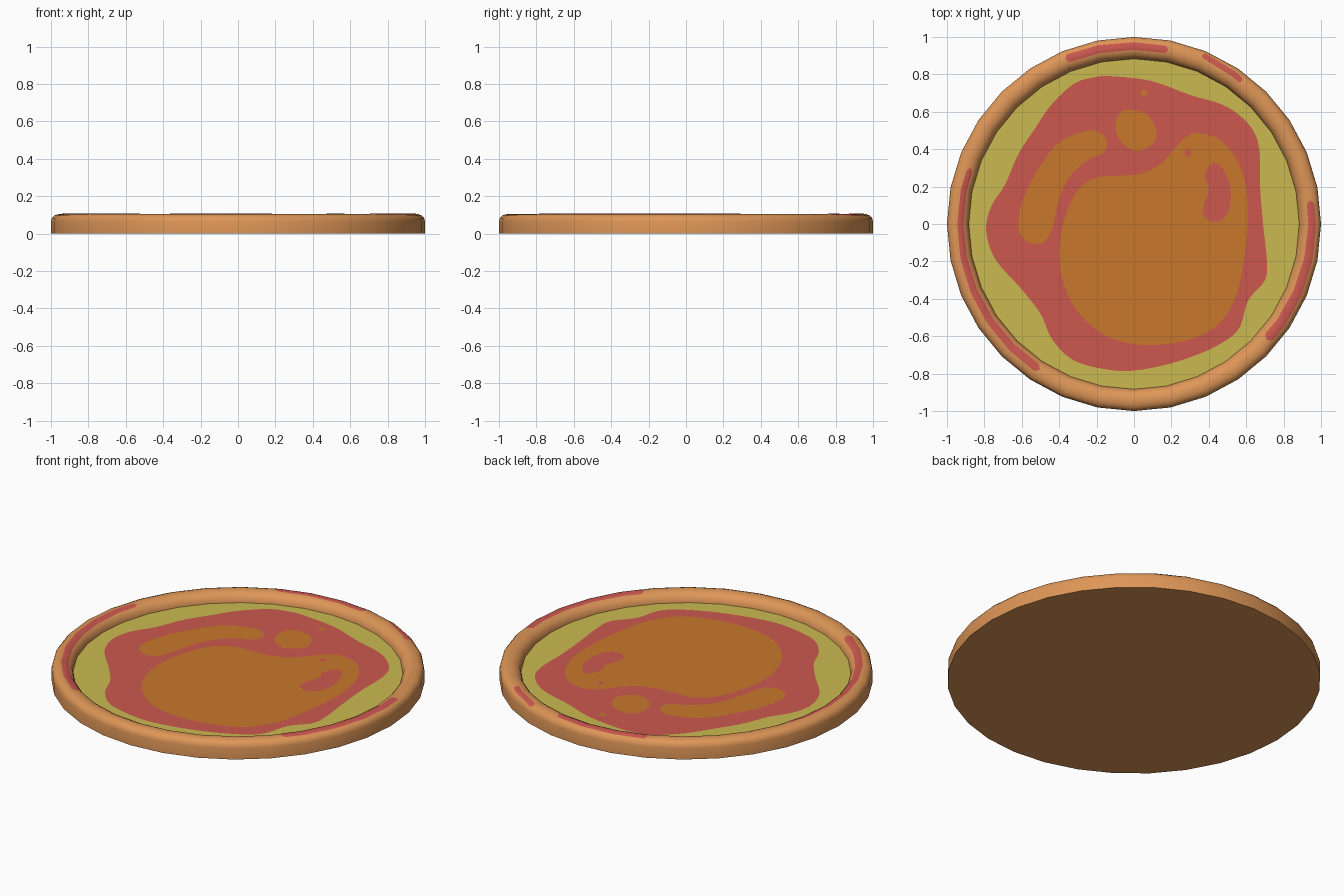
import bpy, bmesh, math
from mathutils import Vector

if "Cube" in bpy.data.objects:
    bpy.data.objects.remove(bpy.data.objects["Cube"])

SIDES = 32
FLOOR = 0.05


def material(name, rgb):
    m = bpy.data.materials.new(name)
    lin = [((c / 255 + 0.055) / 1.055) ** 2.4 for c in rgb]
    m.diffuse_color = (*lin, 1)
    m.use_nodes = True
    m.node_tree.nodes["Principled BSDF"].inputs["Base Color"].default_value = m.diffuse_color
    return m


CRUST = material("baked crust", (222, 150, 87))
CHEESE = material("yellow cheese", (203, 185, 80))
SAUCE = material("red sauce", (204, 88, 79))
GOLD = material("golden orange", (201, 119, 43))


def add_object(name, bm, mat, smooth=False):
    me = bpy.data.meshes.new(name)
    bm.to_mesh(me)
    bm.free()
    me.materials.append(mat)
    ob = bpy.data.objects.new(name, me)
    bpy.context.collection.objects.link(ob)
    if smooth:
        bpy.ops.object.select_all(action='DESELECT')
        bpy.context.view_layer.objects.active = ob
        ob.select_set(True)
        bpy.ops.object.shade_smooth_by_angle(angle=math.radians(40))
    return ob


# Crust: lathed rim profile (radius, height) with a flat underside
PROFILE = [(1.0, 0.0), (1.0, 0.065), (0.995, 0.083), (0.983, 0.096),
           (0.965, 0.103), (0.945, 0.105), (0.925, 0.102), (0.905, 0.092),
           (0.892, 0.077), (0.885, 0.06), (0.883, FLOOR - 0.002)]


def ring(bm, r, z):
    return [bm.verts.new((r * math.cos(math.tau * i / SIDES),
                          r * math.sin(math.tau * i / SIDES), z)) for i in range(SIDES)]


bm = bmesh.new()
rings = [ring(bm, r, z) for r, z in PROFILE]
for a, b in zip(rings, rings[1:]):
    for i in range(SIDES):
        j = (i + 1) % SIDES
        bm.faces.new((a[i], a[j], b[j], b[i]))
bm.faces.new(rings[0][::-1])
add_object("crust", bm, CRUST, smooth=True)

# Cheese: flat disc inside the rim
bm = bmesh.new()
bm.faces.new(ring(bm, 0.886, FLOOR))
add_object("cheese_layer", bm, CHEESE)


# Flat topping patches: closed smooth outlines through a few points
def patch(name, pts, layer, mat, steps=6):
    p = [Vector(q) for q in pts]
    n = len(p)
    out = []
    for i in range(n):
        a, b, c, d = p[i - 1], p[i], p[(i + 1) % n], p[(i + 2) % n]
        for k in range(steps):
            t = k / steps
            out.append(0.5 * (2 * b + (c - a) * t + (2 * a - 5 * b + 4 * c - d) * t * t
                              + (3 * b - a - 3 * c + d) * t ** 3))
    bm = bmesh.new()
    f = bm.faces.new([bm.verts.new((v.x, v.y, FLOOR + 0.0015 * layer)) for v in out])
    f.normal_update()
    if f.normal.z < 0:
        f.normal_flip()
    bmesh.ops.triangulate(bm, faces=[f])
    add_object(name, bm, mat)


def dot(x, y, r):
    return [(x + r * math.cos(a * math.pi / 4), y + r * math.sin(a * math.pi / 4)) for a in range(8)]


patch("sauce_layer", [
    (-0.12, 0.79), (0.09, 0.765), (0.30, 0.69), (0.49, 0.63), (0.62, 0.525), (0.67, 0.40),
    (0.675, 0.19), (0.69, 0), (0.71, -0.19), (0.70, -0.30), (0.61, -0.41), (0.56, -0.56),
    (0.445, -0.65), (0.25, -0.73), (0.03, -0.78), (-0.13, -0.78), (-0.32, -0.73),
    (-0.435, -0.62), (-0.50, -0.48), (-0.60, -0.35), (-0.74, -0.19), (-0.79, -0.04),
    (-0.765, 0.09), (-0.69, 0.21), (-0.62, 0.37), (-0.53, 0.51), (-0.44, 0.64),
    (-0.32, 0.75), (-0.21, 0.785)], 1, SAUCE)
patch("golden_centre", [
    (0.35, 0.485), (0.46, 0.45), (0.55, 0.34), (0.60, 0.19), (0.61, 0), (0.585, -0.21),
    (0.54, -0.40), (0.435, -0.55), (0.25, -0.63), (0.03, -0.645), (-0.155, -0.595),
    (-0.30, -0.47), (-0.375, -0.32), (-0.40, -0.16), (-0.375, 0.015), (-0.305, 0.175),
    (-0.21, 0.245), (-0.10, 0.257), (0.03, 0.268), (0.14, 0.32), (0.23, 0.42),
    (0.285, 0.47)], 2, GOLD)
patch("golden_band", [
    (-0.215, 0.5), (-0.15, 0.455), (-0.16, 0.385), (-0.25, 0.34), (-0.345, 0.25),
    (-0.40, 0.135), (-0.44, -0.03), (-0.49, -0.10), (-0.57, -0.095), (-0.617, -0.03),
    (-0.60, 0.11), (-0.525, 0.27), (-0.42, 0.42), (-0.315, 0.48)], 2, GOLD)
patch("golden_spot", [
    (-0.01, 0.61), (0.075, 0.58), (0.12, 0.495), (0.10, 0.43), (0.015, 0.39),
    (-0.07, 0.44), (-0.10, 0.52), (-0.075, 0.595)], 2, GOLD)
patch("sauce_spot", [
    (0.42, 0.327), (0.475, 0.295), (0.515, 0.19), (0.505, 0.07), (0.445, 0.01),
    (0.375, 0.04), (0.375, 0.11), (0.40, 0.18), (0.38, 0.26)], 3, SAUCE)
patch("golden_dot", dot(0.055, 0.70, 0.018), 2, GOLD)
patch("sauce_dot", dot(0.29, 0.38, 0.018), 3, SAUCE)


# Sauce smears: thin strips that follow the faceted rim
def rim_height(s):
    for (r0, z0), (r1, z1) in zip(PROFILE[1:], PROFILE[2:]):
        if r1 <= s <= r0:
            return z0 + (z1 - z0) * (r0 - s) / (r0 - r1)
    return FLOOR


def smear(name, a0, a1, r0, r1, w0, w1, steps=64, across=6):
    bm = bmesh.new()
    rows = []
    for i in range(steps + 1):
        t = i / steps
        ang = math.radians(a0 + (a1 - a0) * t)
        length = abs(math.radians(a1 - a0)) * 0.95
        r, w = r0 + (r1 - r0) * t, w0 + (w1 - w0) * t
        end = min(t, 1 - t) * length / (w / 2)      # rounded tips
        w *= math.sqrt(max(0.02, 1 - max(0, 1 - end) ** 2))
        step = math.tau / SIDES
        facet = math.cos(ang % step - step / 2) / math.cos(step / 2)
        row = []
        for k in range(across + 1):
            s = r + w * (k / across - 0.5)
            row.append(bm.verts.new((s / facet * math.cos(ang), s / facet * math.sin(ang),
                                     rim_height(s) + 0.002)))
        rows.append(row)
    for a, b in zip(rows, rows[1:]):
        for k in range(across):
            bm.faces.new((a[k], a[k + 1], b[k + 1], b[k]))
    add_object(name, bm, SAUCE, smooth=True)


smear("sauce_smear_back", 79, 112.5, 0.95, 0.955, 0.04, 0.045)
smear("sauce_smear_back_right", 53, 68, 0.96, 0.975, 0.032, 0.028)
smear("sauce_smear_left", 161, 237, 0.928, 0.928, 0.03, 0.045)
smear("sauce_smear_right", -41, 7.5, 0.945, 0.955, 0.055, 0.04)
